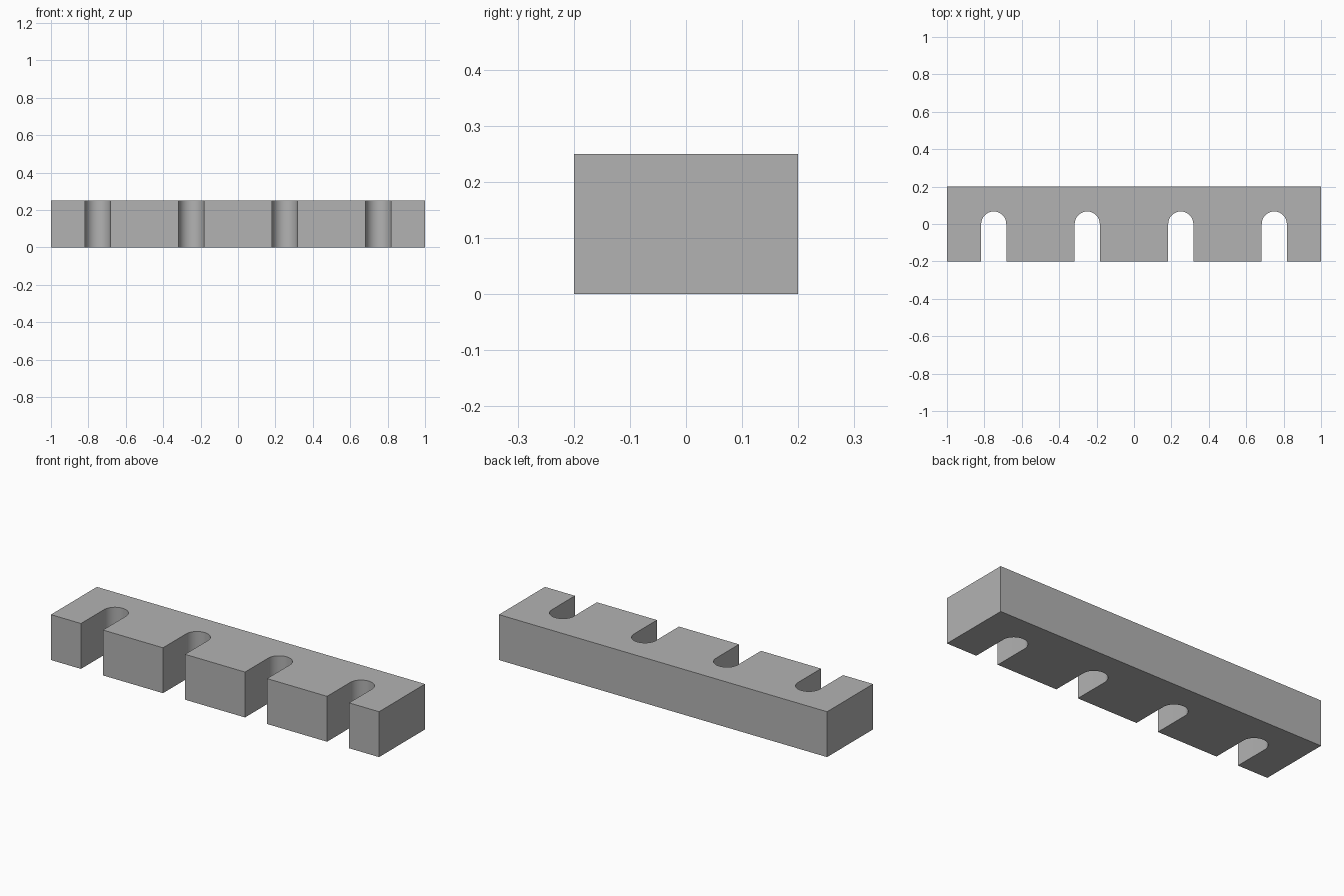
import bpy
import bmesh
import math

cube = bpy.data.objects.get("Cube")
if cube:
    bpy.data.objects.remove(cube, do_unlink=True)

HALF_LENGTH, HALF_DEPTH, HEIGHT = 1.0, 0.2, 0.25
SLOT_RADIUS, ARC_STEPS = 0.067, 32
SLOT_CENTRES = (-0.75, -0.25, 0.25, 0.75)

# Grey material
grey = bpy.data.materials.new("plain grey")
grey.use_nodes = True
colour = (0.45, 0.45, 0.45, 1)
grey.diffuse_color = colour
grey.node_tree.nodes["Principled BSDF"].inputs["Base Color"].default_value = colour


def slot_outline(cx):
    """Round-ended slot, open at the front edge, traced left to right."""
    arc = [(cx - SLOT_RADIUS * math.cos(math.pi * i / ARC_STEPS),
            SLOT_RADIUS * math.sin(math.pi * i / ARC_STEPS))
           for i in range(ARC_STEPS + 1)]
    return [(cx - SLOT_RADIUS, -HALF_DEPTH), *arc, (cx + SLOT_RADIUS, -HALF_DEPTH)]


# Plan outline of the slotted bar
outline = [(-HALF_LENGTH, -HALF_DEPTH)]
for centre in SLOT_CENTRES:
    outline += slot_outline(centre)
outline += [(HALF_LENGTH, -HALF_DEPTH), (HALF_LENGTH, HALF_DEPTH),
            (-HALF_LENGTH, HALF_DEPTH)]

# Extrude the outline to full height
bm = bmesh.new()
base = bm.faces.new([bm.verts.new((x, y, 0)) for x, y in outline])
extruded = bmesh.ops.extrude_face_region(bm, geom=[base], use_keep_orig=True)
top_verts = [g for g in extruded["geom"] if isinstance(g, bmesh.types.BMVert)]
bmesh.ops.translate(bm, verts=top_verts, vec=(0, 0, HEIGHT))
bmesh.ops.recalc_face_normals(bm, faces=bm.faces)
mesh = bpy.data.meshes.new("slotted_bar")
bm.to_mesh(mesh)
bm.free()
mesh.materials.append(grey)

bar = bpy.data.objects.new("slotted_bar", mesh)
bpy.context.collection.objects.link(bar)

# Smooth slot ends, sharp corners
bpy.ops.object.select_all(action="DESELECT")
bar.select_set(True)
bpy.context.view_layer.objects.active = bar
bpy.ops.object.shade_smooth_by_angle(angle=math.radians(30))
